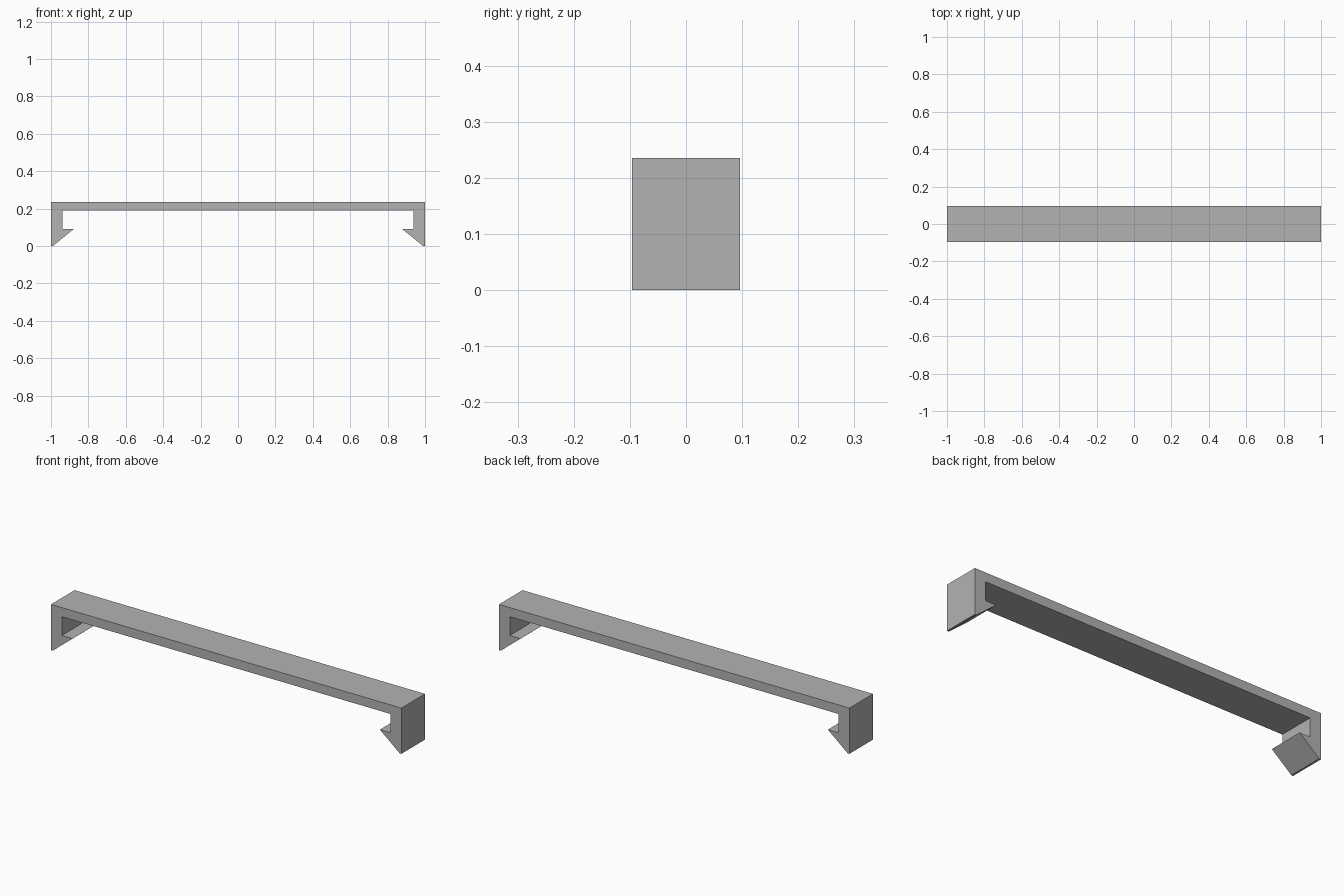
import bpy
import bmesh

cube = bpy.data.objects.get("Cube")
if cube:
    bpy.data.objects.remove(cube, do_unlink=True)

HALF_DEPTH = 0.096

# Plain grey material
grey = bpy.data.materials.new("plain grey")
grey.use_nodes = True
colour = (0.45, 0.45, 0.45, 1)
grey.diffuse_color = colour
grey.node_tree.nodes["Principled BSDF"].inputs["Base Color"].default_value = colour

# Right half of the clip outline: top corner, foot, barb, inner wall, bar underside
half = [(1, 0.236), (1, 0), (0.99, 0), (0.877, 0.092), (0.938, 0.092), (0.938, 0.189)]
outline = half + [(-x, z) for x, z in reversed(half)]

# Extrude the mirrored outline through the depth
bm = bmesh.new()
face = bm.faces.new([bm.verts.new((x, -HALF_DEPTH, z)) for x, z in outline])
result = bmesh.ops.extrude_face_region(bm, geom=[face], use_keep_orig=True)
moved = [v for v in result["geom"] if isinstance(v, bmesh.types.BMVert)]
bmesh.ops.translate(bm, verts=moved, vec=(0, 2 * HALF_DEPTH, 0))
bmesh.ops.recalc_face_normals(bm, faces=bm.faces)

mesh = bpy.data.meshes.new("clip_bar")
bm.to_mesh(mesh)
bm.free()
mesh.materials.append(grey)
clip = bpy.data.objects.new("clip_bar", mesh)
bpy.context.scene.collection.objects.link(clip)
